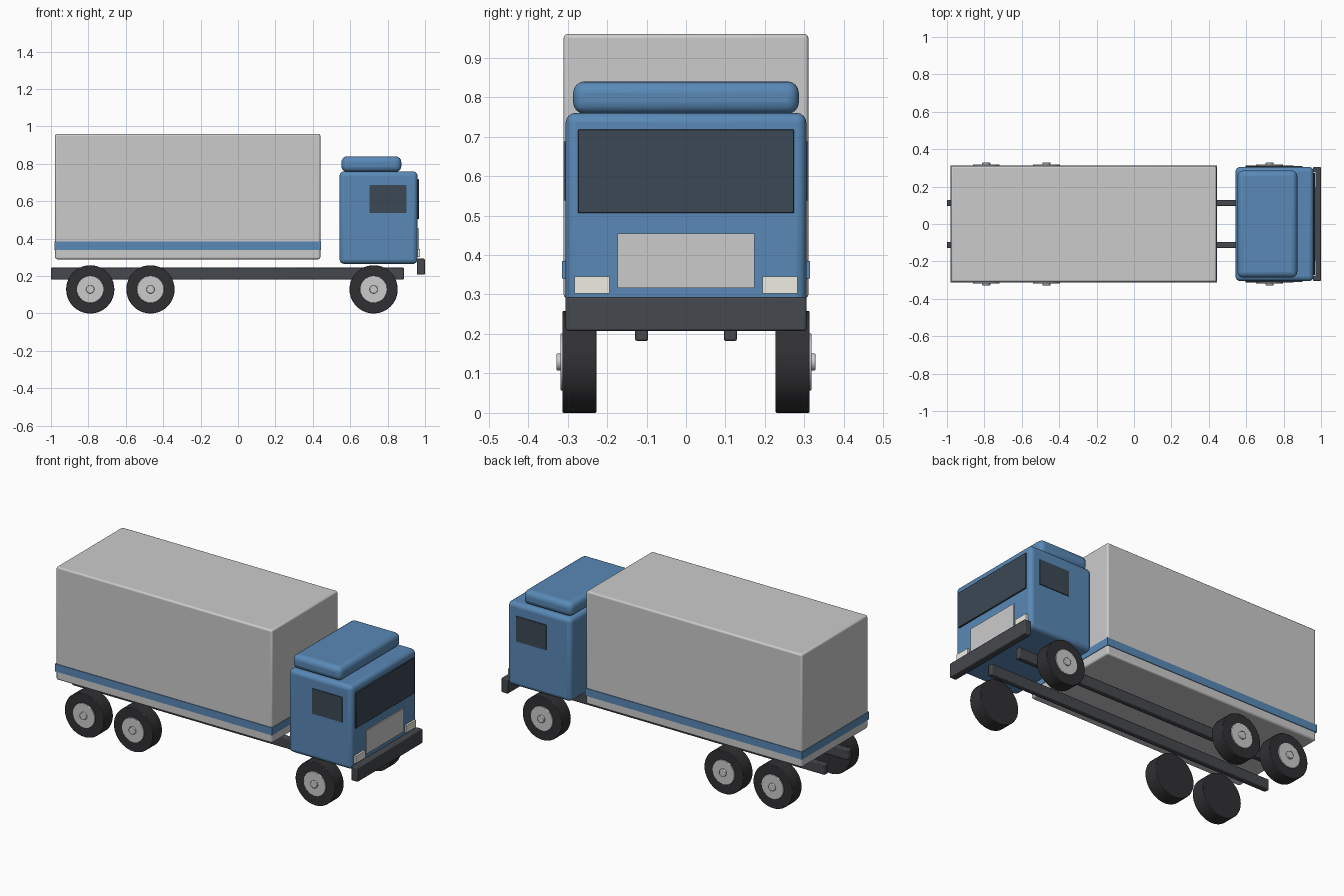
import bpy, math

if "Cube" in bpy.data.objects:
    bpy.data.objects.remove(bpy.data.objects["Cube"])

def material(name, r, g, b):
    m = bpy.data.materials.new(name)
    m.diffuse_color = (r, g, b, 1)
    m.use_nodes = True
    m.node_tree.nodes["Principled BSDF"].inputs["Base Color"].default_value = m.diffuse_color
    return m

BLUE = material("blue_paint", 0.10, 0.25, 0.47)
DARK = material("dark_metal", 0.06, 0.065, 0.075)
RUBBER = material("rubber", 0.03, 0.03, 0.033)
GLASS = material("glass", 0.045, 0.065, 0.09)
LAMP = material("lamp", 0.85, 0.85, 0.75)

def finish(o, name, mat, bevel, segments):
    o.name = name
    if mat:
        o.data.materials.append(mat)
    if bevel:
        b = o.modifiers.new("Bevel", 'BEVEL')
        b.width, b.segments = bevel, segments
        b.limit_method = 'ANGLE'
    bpy.ops.object.shade_smooth_by_angle(angle=math.radians(40))
    return o

def box(name, x, y, z, mat=None, bevel=0.0, segments=3):
    """Box from (min, max) ranges on each axis."""
    spans = (x, y, z)
    bpy.ops.mesh.primitive_cube_add(size=1, location=[(a + b) / 2 for a, b in spans])
    o = bpy.context.object
    o.scale = [b - a for a, b in spans]
    bpy.ops.object.transform_apply(location=False, rotation=False, scale=True)
    return finish(o, name, mat, bevel, segments)

def disc(name, x, z, y0, y1, r, side, mat=None, bevel=0.0):
    """Cylinder lying along y, on the given side of the truck."""
    bpy.ops.mesh.primitive_cylinder_add(vertices=40, radius=r, depth=y1 - y0,
        location=(x, side * (y0 + y1) / 2, z), rotation=(math.pi / 2, 0, 0))
    return finish(bpy.context.object, name, mat, bevel, 2)

# Cargo body with stripe
box("cargo_box", (-0.978, 0.44), (-0.31, 0.31), (0.29, 0.96), None, 0.01)
box("cargo_stripe", (-0.981, 0.443), (-0.314, 0.314), (0.34, 0.385), BLUE)

# Cab and roof fairing
box("cab", (0.543, 0.96), (-0.305, 0.305), (0.265, 0.76), BLUE, 0.025, 4)
box("roof_fairing", (0.553, 0.873), (-0.286, 0.286), (0.757, 0.84), BLUE, 0.03, 4)

# Cab front details
box("windshield", (0.945, 0.968), (-0.274, 0.274), (0.506, 0.718), GLASS, 0.002, 1)
box("grille", (0.945, 0.967), (-0.174, 0.174), (0.317, 0.455))
box("bumper", (0.957, 0.999), (-0.305, 0.305), (0.208, 0.293), DARK, 0.005, 2)

# Parts mirrored left and right
for side, label in ((-1, "right"), (1, "left")):
    def across(a, b):
        return tuple(sorted((side * a, side * b)))
    box("side_window_" + label, (0.703, 0.90), across(0.295, 0.31), (0.538, 0.687), GLASS)
    box("headlight_" + label, (0.945, 0.972), across(0.194, 0.282), (0.303, 0.346), LAMP)
    box("chassis_rail_" + label, (-1.0, 0.887), across(0.096, 0.129), (0.182, 0.245), DARK, 0.005, 2)

    # Wheels: tyre, rim and hub cap
    for axle, x in (("rear", -0.79), ("middle", -0.468), ("front", 0.725)):
        tag = axle + "_" + label
        disc("tyre_" + tag, x, 0.129, 0.227, 0.313, 0.129, side, RUBBER, 0.003)
        disc("rim_" + tag, x, 0.129, 0.2275, 0.318, 0.072, side, None, 0.002)
        disc("hub_cap_" + tag, x, 0.129, 0.30, 0.328, 0.022, side, None, 0.003)
